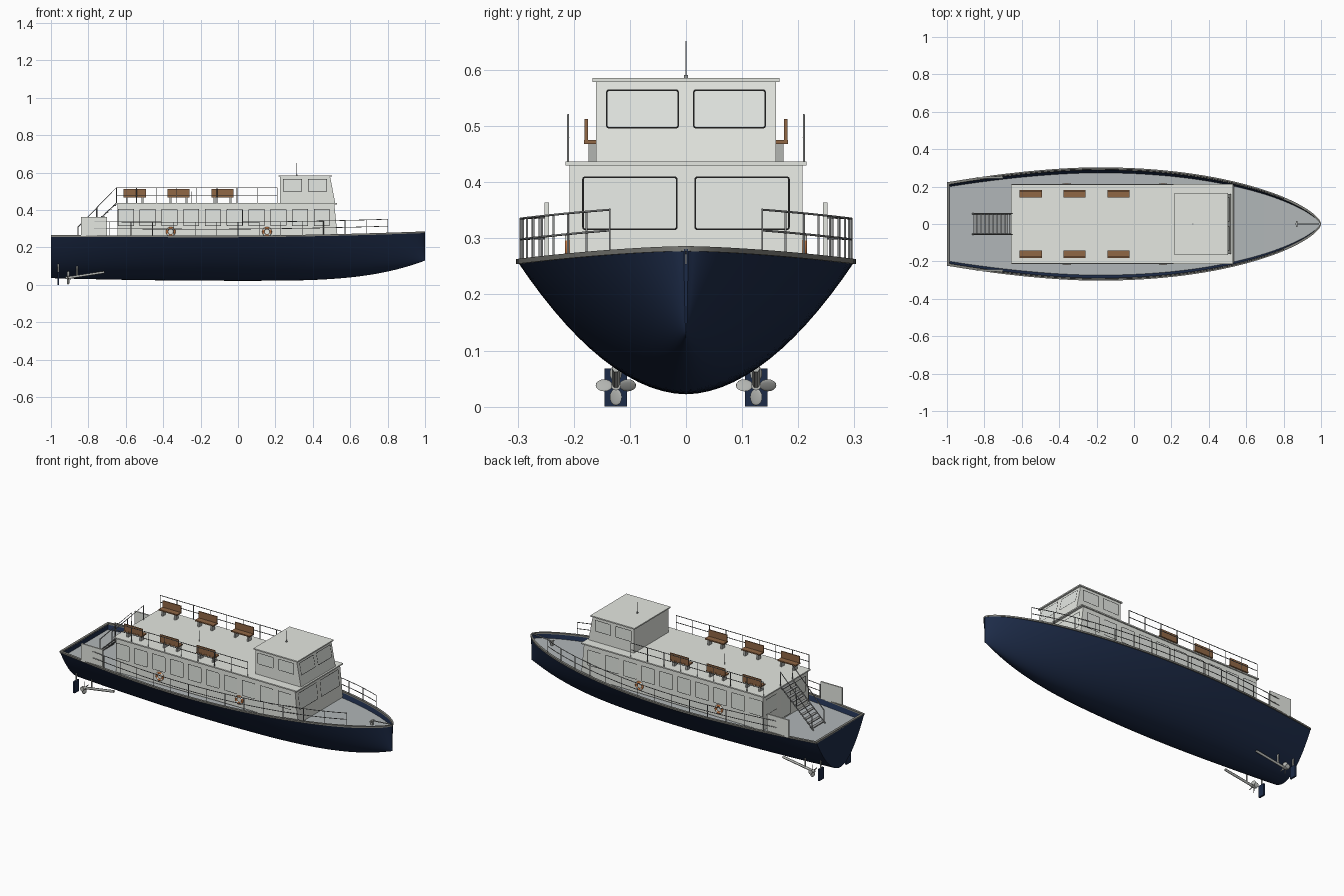
import bpy, bmesh, math
from mathutils import Vector, Matrix

if "Cube" in bpy.data.objects:
    bpy.data.objects.remove(bpy.data.objects["Cube"])

def mat(name, r, g, b):
    m = bpy.data.materials.new(name)
    m.diffuse_color = (r, g, b, 1)
    m.use_nodes = True
    m.node_tree.nodes["Principled BSDF"].inputs["Base Color"].default_value = m.diffuse_color
    return m

NAVY = mat("navy hull", .012, .024, .064)
WHITE = mat("cabin white", .79, .81, .76)
DECK = mat("deck grey", .44, .47, .48)
CAP = mat("gunwale grey", .22, .22, .20)
RAIL = mat("rail steel", .30, .31, .31)
WOOD = mat("bench wood", .28, .135, .06)
FRAME = mat("window frame black", .01, .01, .01)
GLASS = mat("pale glass", .78, .81, .77)
METAL = mat("bare metal", .45, .46, .44)
ORANGE = mat("lifebuoy orange", .60, .20, .06)

def finish(name, bm, mats, smooth=None):
    bmesh.ops.recalc_face_normals(bm, faces=bm.faces)
    me = bpy.data.meshes.new(name)
    bm.to_mesh(me); bm.free()
    ob = bpy.data.objects.new(name, me)
    bpy.context.collection.objects.link(ob)
    for m in mats:
        me.materials.append(m)
    if smooth:
        bpy.ops.object.select_all(action='DESELECT')
        ob.select_set(True)
        bpy.context.view_layer.objects.active = ob
        bpy.ops.object.shade_smooth_by_angle(angle=math.radians(smooth))
    return ob

def boxes(name, items, m):
    # items: (x0, x1, y0, y1, z0, z1)
    bm = bmesh.new()
    for x0, x1, y0, y1, z0, z1 in items:
        M = Matrix.Translation(((x0+x1)/2, (y0+y1)/2, (z0+z1)/2)) @ Matrix.Diagonal((x1-x0, y1-y0, z1-z0, 1))
        bmesh.ops.create_cube(bm, size=1, matrix=M)
    return finish(name, bm, [m])

def prism(name, pts, w, m):
    # x-z profile extruded across the beam
    bm = bmesh.new()
    a, b = [[bm.verts.new((x, s*w, z)) for x, z in pts] for s in (-1, 1)]
    bm.faces.new(a); bm.faces.new(b)
    for i in range(len(pts)):
        j = (i+1) % len(pts)
        bm.faces.new((a[i], a[j], b[j], b[i]))
    return finish(name, bm, [m])

def tubes(name, paths, r, m):
    cu = bpy.data.curves.new(name, 'CURVE')
    cu.dimensions = '3D'
    cu.bevel_depth = r; cu.bevel_resolution = 1; cu.use_fill_caps = True
    for p in paths:
        s = cu.splines.new('POLY')
        s.points.add(len(p)-1)
        for q, c in zip(s.points, p):
            q.co = (*c, 1)
    ob = bpy.data.objects.new(name, cu)
    bpy.context.collection.objects.link(ob)
    cu.materials.append(m)
    bpy.ops.object.select_all(action='DESELECT')
    ob.select_set(True)
    bpy.context.view_layer.objects.active = ob
    bpy.ops.object.convert(target='MESH')

# Hull lines
def beam(x):
    if x < -.2:
        return .30 - .08*((-.2-x)/.8)**1.7
    return max(.004, .30*max(0, 1-((x+.2)/1.2)**2.1)**.66)
def sheer(x):
    return .258 + (.023*((x+.2)/1.2)**2 if x > -.2 else .003*((-.2-x)/.8))
def keel(x):
    return .022 + (.108*x**3.5 if x > 0 else .014*x*x)

P, N, S = 1.9, 14, 56
xs = [-1 + 2*(1-(1-i/S)**1.8) for i in range(S+1)]

# Hull shell with bulwark and deck
bm = bmesh.new()
rings = []
for x in xs:
    b, s, k = beam(x), sheer(x), keel(x)
    d = s - .027
    bd = max(.001, b*((d-k)/(s-k))**(1/P) - .008)
    bi = max(.001, b - .009)
    pts = [(b*t/N, k + (s-k)*abs(t/N)**P) for t in range(-N, N+1)]
    pts += [(bi, s), (bd, d), (-bd, d), (-bi, s)]
    rings.append([bm.verts.new((x, y, z)) for y, z in pts])
n = len(rings[0])
for a, c in zip(rings, rings[1:]):
    for i in range(n):
        j = (i+1) % n
        f = bm.faces.new((a[i], a[j], c[j], c[i]))
        f.material_index = 1 if i == 2*N+2 else 0
bm.faces.new(rings[0][:2*N+1])
bm.faces.new(rings[-1])
finish("hull", bm, [NAVY, DECK], 40)
boxes("transom_bulwark", [(-.998, -.985, -.203, .203, .232, .26)], NAVY)

# Gunwale cap
bm = bmesh.new()
for sg in (-1, 1):
    prev = None
    for x in xs:
        o, i, z = beam(x)+.003, max(0, beam(x)-.011), sheer(x)
        r = [bm.verts.new((x, sg*y, zz)) for y, zz in ((o, z-.004), (o, z+.005), (i, z+.005), (i, z-.004))]
        if prev:
            for q in range(4):
                bm.faces.new((prev[q], prev[(q+1) % 4], r[(q+1) % 4], r[q]))
        else:
            bm.faces.new(r)
        prev = r
    bm.faces.new(prev)
finish("gunwale_cap", bm, [CAP], 40)
boxes("transom_cap", [(-1, -.986, -.21, .21, .257, .266)], CAP)

# Superstructure
prism("main_cabin", [(-.645, .234), (.534, .242), (.515, .431), (-.645, .431)], .208, WHITE)
boxes("main_roof", [(-.657, .53, -.215, .215, .43, .437)], WHITE)
prism("wheelhouse", [(.225, .436), (.52, .436), (.492, .581), (.225, .581)], .16, WHITE)
boxes("wheelhouse_roof", [(.217, .503, -.167, .167, .579, .586)], WHITE)

# Windows: rounded plates with an inset frame
wb = bmesh.new()
def window(c, u, v, w, h):
    c, u, v = Vector(c), Vector(u).normalized(), Vector(v).normalized()
    loops = []
    for ins, r in ((0, .005), (.0028, .003)):
        lp = []
        for q, (sx, sy) in enumerate(((1, 1), (-1, 1), (-1, -1), (1, -1))):
            for e in range(4):
                a = math.pi/2*(q + e/3)
                lp.append(wb.verts.new(c + u*(sx*(w/2-ins-r) + r*math.cos(a)) + v*(sy*(h/2-ins-r) + r*math.sin(a))))
        loops.append(lp)
    o, i = loops
    for k in range(16):
        wb.faces.new((o[k], o[(k+1) % 16], i[(k+1) % 16], i[k]))
    wb.faces.new(i).material_index = 1

Y, Z = (0, 1, 0), (0, 0, 1)
for s in (-1, 1):
    u = (-s, 0, 0)
    for k in range(10):
        window((-.60 + .1165*k, s*.2098, .36), u, Z, .086, .092)
    for cx in (.291, .425):
        window((cx, s*.1618, .532), u, Z, .103, .066)
    window((.5240, s*.10, .3625), Y, (-.019, 0, .189), .17, .096)
    window((.5037, s*.0775, .5305), Y, (-.028, 0, .145), .130, .071)
    window((-.6468, s*.135, .36), (0, -1, 0), Z, .10, .092)
window((-.6468, 0, .325), (0, -1, 0), Z, .085, .17)
finish("windows", wb, [FRAME, GLASS])

# Benches on the upper deck
seats, legs = [], []
for cx in (-.553, -.318, -.083):
    for s in (-1, 1):
        def add(lst, x0, x1, y0, y1, z0, z1):
            lst.append((cx+x0, cx+x1, min(s*y0, s*y1), max(s*y0, s*y1), z0, z1))
        add(seats, -.06, .06, .141, .182, .468, .475)
        add(seats, -.06, .06, .175, .181, .475, .513)
        for x in (-.047, .037):
            add(legs, x, x+.010, .147, .174, .437, .468)
boxes("bench_seats", seats, WOOD)
boxes("bench_legs", legs, METAL)

# Upper deck railing
paths = []
for s in (-1, 1):
    y = s*.21
    for z in (.52, .48):
        paths.append([(-.65, y, z), (.21, y, z)])
    for k in range(9):
        x = -.65 + .86*k/8
        paths.append([(x, y, .435), (x, y, .52)])
tubes("upper_railing", paths, .002, RAIL)

# Side deck railing following the gunwale
paths = []
for s in (-1, 1):
    pt = lambda x, h: (x, s*(beam(x)-.005), sheer(x)+h)
    rx = [-.80 + 1.6*k/28 for k in range(29)]
    for h in (.077, .04):
        paths.append([pt(x, h) for x in rx])
    for x in rx[::2]:
        paths.append([pt(x, 0), pt(x, .077)])
tubes("side_railing", paths, .002, RAIL)

# Stern side screens
boxes("stern_screens", [(-.84, -.70, s*.248-.004, s*.248+.004, .261, .364) for s in (-1, 1)], WHITE)

# Stairs to the upper deck
treads = []
for k in range(10):
    t = (k+.5)/10
    x, z = -.86 + .21*t, .235 + .2*t
    treads.append((x-.009, x+.009, -.052, .052, z-.002, z+.002))
boxes("stair_treads", treads, RAIL)
paths = []
for s in (-1, 1):
    y = s*.055
    paths += [[(-.865, y, .235), (-.65, y, .437)], [(-.855, y, .24), (-.855, y, .31), (-.65, y, .52), (-.65, y, .437)],
              [(-.755, y, .335), (-.755, y, .412)]]
tubes("stair_rails", paths, .003, RAIL)

# Lifebuoys on the cabin sides
for s in (-1, 1):
    for x in (-.36, .155):
        bpy.ops.mesh.primitive_torus_add(location=(x, s*.210, .284), rotation=(math.pi/2, 0, 0), major_radius=.02,
                                         minor_radius=.006, major_segments=24, minor_segments=8)
        ob = bpy.context.object
        ob.name = "lifebuoy"
        ob.data.materials.append(ORANGE); ob.data.materials.append(WHITE)
        for p in ob.data.polygons:
            a = math.degrees(math.atan2(p.center.y, p.center.x)) % 90
            p.material_index = 1 if 30 < a < 60 else 0
        bpy.ops.object.shade_smooth_by_angle(angle=math.radians(60))

# Antennas
tubes("antenna", [[(.315, 0, .585), (.315, 0, .652)], [(-.25, 0, .436), (-.25, 0, .50)]], .0011, RAIL)
boxes("antenna_base", [(.311, .319, -.004, .004, .585, .591)], RAIL)

# Windlass and anchor shank on the foredeck
boxes("windlass", [(.863, .875, -.006, .006, .245, .276), (.865, .873, -.017, .017, .268, .275)], METAL)
tubes("anchor", [[(.87, 0, .274), (.985, 0, .284)]], .0028, METAL)

# Running gear: shafts, propellers, rudders
for s in (-1, 1):
    y = s*.125
    tubes("propeller_shaft", [[(-.915, y, .037), (-.715, y, .068)]], .007, METAL)
    tubes("shaft_strut", [[(-.86, y, .045), (-.86, y, .11)]], .005, METAL)
    bm = bmesh.new()
    C = Matrix.Translation((-.908, y, .038))
    bmesh.ops.create_cone(bm, cap_ends=True, segments=16, radius1=.009, radius2=.006, depth=.028,
                          matrix=C @ Matrix.Rotation(-math.pi/2, 4, 'Y'))
    for k in range(4):
        M = C @ Matrix.Rotation(k*math.pi/2, 4, 'X') @ Matrix.Translation((0, 0, .021)) @ \
            Matrix.Rotation(.6, 4, 'Z') @ Matrix.Diagonal((.002, .013, .015, 1))
        bmesh.ops.create_uvsphere(bm, u_segments=12, v_segments=8, radius=1, matrix=M)
    finish("propeller", bm, [METAL], 50)
    boxes("rudder", [(-.966, -.956, y-.02, y+.02, .0, .068)], NAVY)
    tubes("rudder_stock", [[(-.961, y, .06), (-.961, y, .12)]], .005, METAL)
